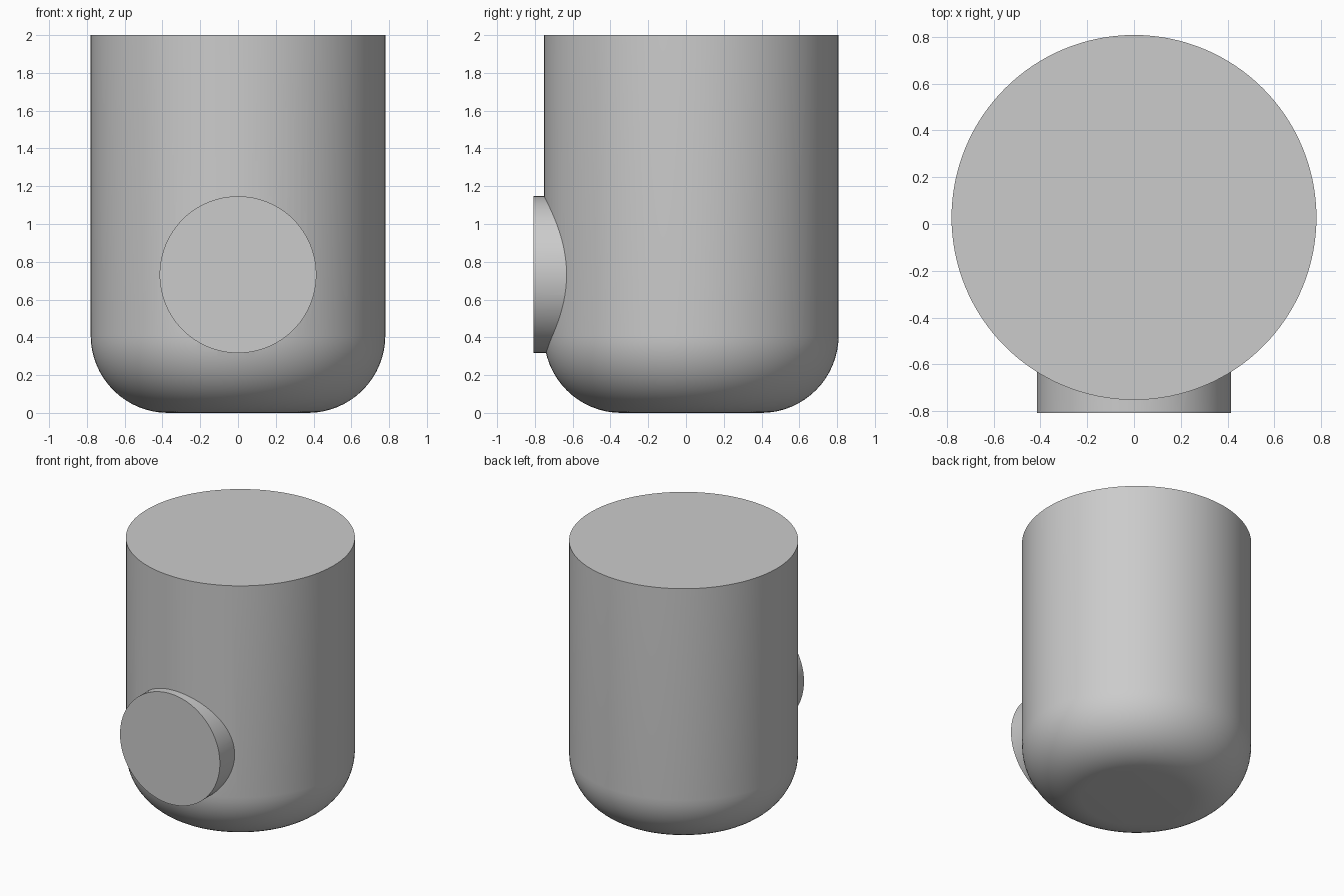
import bpy
import bmesh
from math import pi, sin, cos, radians
from mathutils import Matrix, Vector

cube = bpy.data.objects.get("Cube")
if cube:
    bpy.data.objects.remove(cube, do_unlink=True)

BODY_R, HEIGHT, FILLET, BODY_Y = 0.78, 2.0, 0.41, 0.028
BOSS_R, BOSS_Z, BOSS_FRONT, BOSS_BACK = 0.415, 0.732, -0.808, -0.40

grey = bpy.data.materials.new("light grey")
grey.use_nodes = True
colour = (0.6, 0.6, 0.6, 1)
grey.diffuse_color = colour
grey.node_tree.nodes["Principled BSDF"].inputs["Base Color"].default_value = colour


def lathe(name, profile, segments, matrix):
    """Revolve (radius, height) points round z, cap both ends, then place."""
    bm = bmesh.new()
    rings = [[bm.verts.new((r * cos(2 * pi * i / segments),
                            r * sin(2 * pi * i / segments), z))
              for i in range(segments)] for r, z in profile]
    for low, high in zip(rings, rings[1:]):
        for i in range(segments):
            j = (i + 1) % segments
            bm.faces.new((low[i], low[j], high[j], high[i]))
    bm.faces.new(rings[0][::-1])
    bm.faces.new(rings[-1])
    bm.transform(matrix)
    mesh = bpy.data.meshes.new(name)
    bm.to_mesh(mesh)
    bm.free()
    mesh.materials.append(grey)
    obj = bpy.data.objects.new(name, mesh)
    bpy.context.collection.objects.link(obj)
    return obj


# Upright body with a rounded lower edge
steps = 16
curve = [(BODY_R - FILLET + FILLET * sin(a), FILLET - FILLET * cos(a))
         for a in (pi / 2 * k / steps for k in range(steps + 1))]
body = lathe("body", curve + [(BODY_R, HEIGHT)], 128,
             Matrix.Translation((0, BODY_Y, 0)))

# Round boss on the front, running into the body
boss = lathe("front_boss", [(BOSS_R, 0), (BOSS_R, BOSS_BACK - BOSS_FRONT)], 96,
             Matrix.Translation(Vector((0, BOSS_FRONT, BOSS_Z)))
             @ Matrix.Rotation(-pi / 2, 4, 'X'))

# Fuse the boss to the body
union = body.modifiers.new("join_boss", 'BOOLEAN')
union.operation = 'UNION'
union.solver = 'EXACT'
union.object = boss
bpy.context.view_layer.objects.active = body
bpy.ops.object.select_all(action='DESELECT')
body.select_set(True)
bpy.ops.object.modifier_apply(modifier=union.name)
bpy.data.objects.remove(boss, do_unlink=True)
bpy.ops.object.shade_smooth_by_angle(angle=radians(25))
